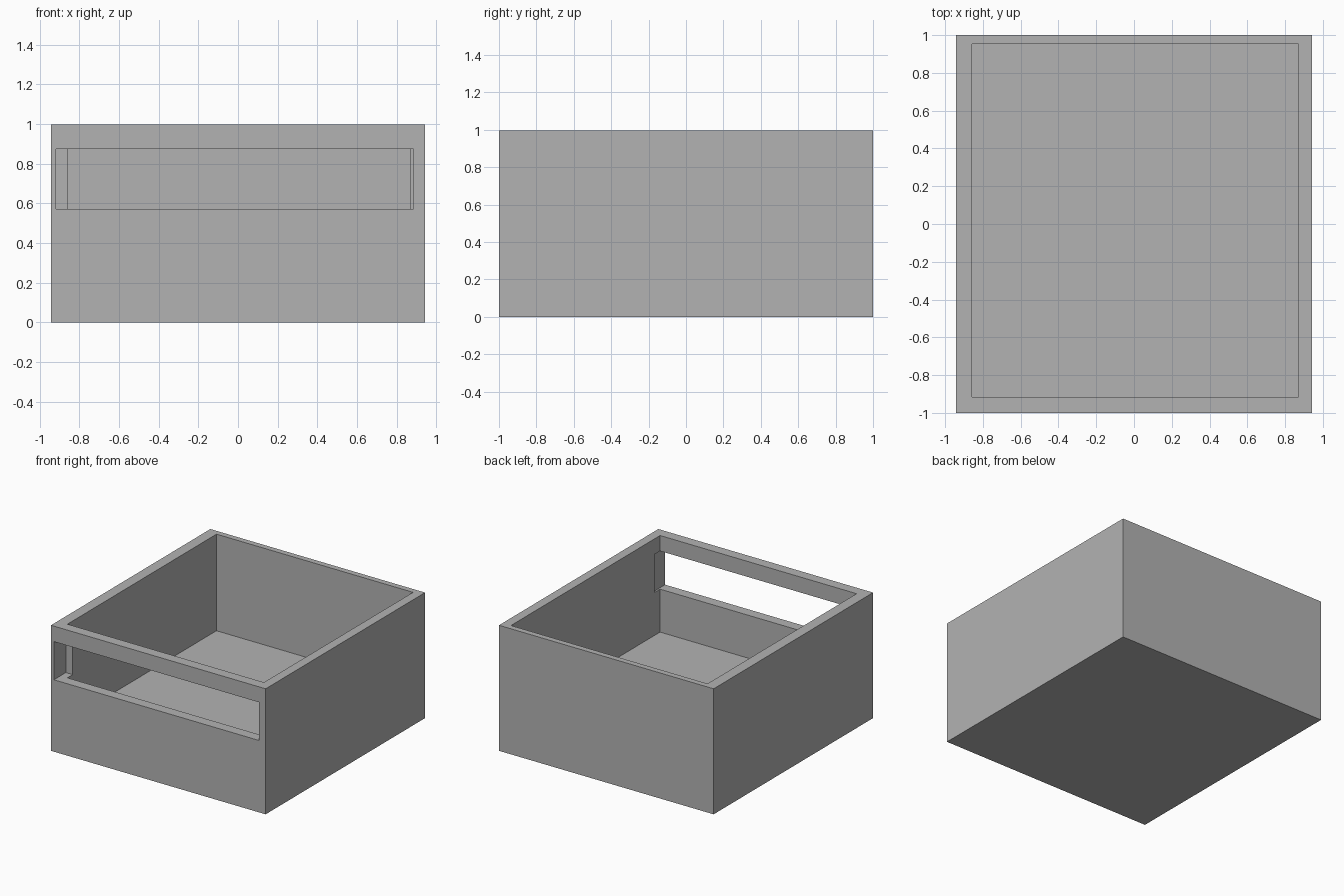
import bpy
import bmesh
from mathutils import Vector

# Remove the default object
default = bpy.data.objects.get("Cube")
if default:
    bpy.data.objects.remove(default, do_unlink=True)


def make_material(name, colour):
    mat = bpy.data.materials.new(name)
    mat.use_nodes = True
    mat.diffuse_color = colour
    mat.node_tree.nodes["Principled BSDF"].inputs["Base Color"].default_value = colour
    return mat


def make_box(name, low, high):
    """Axis-aligned box between two opposite corners."""
    low, high = Vector(low), Vector(high)
    bm = bmesh.new()
    bmesh.ops.create_cube(bm, size=1)
    bmesh.ops.scale(bm, vec=high - low, verts=bm.verts)
    bmesh.ops.translate(bm, vec=(low + high) / 2, verts=bm.verts)
    mesh = bpy.data.meshes.new(name)
    bm.to_mesh(mesh)
    bm.free()
    obj = bpy.data.objects.new(name, mesh)
    bpy.context.collection.objects.link(obj)
    return obj


def cut(target, cutter):
    """Subtract the cutter, then discard it."""
    cutter.hide_render = True
    mod = target.modifiers.new(cutter.name, 'BOOLEAN')
    mod.operation = 'DIFFERENCE'
    mod.solver = 'EXACT'
    mod.object = cutter
    bpy.context.view_layer.objects.active = target
    bpy.ops.object.modifier_apply(modifier=mod.name)
    bpy.data.objects.remove(cutter, do_unlink=True)


# Open-topped box with a thick floor
bin_body = make_box("bin_body", (-0.943, -1, 0), (0.943, 1, 0.997))
bin_body.data.materials.append(make_material("plain_grey", (0.45, 0.45, 0.45, 1)))

# Inner cavity, slightly off centre
cut(bin_body, make_box("cavity_cutter", (-0.857, -0.917, 0.23), (0.87, 0.954, 1.2)))

# Front slot, running a little way into the side walls
cut(bin_body, make_box("slot_cutter", (-0.917, -1.2, 0.571), (0.884, -0.85, 0.874)))
